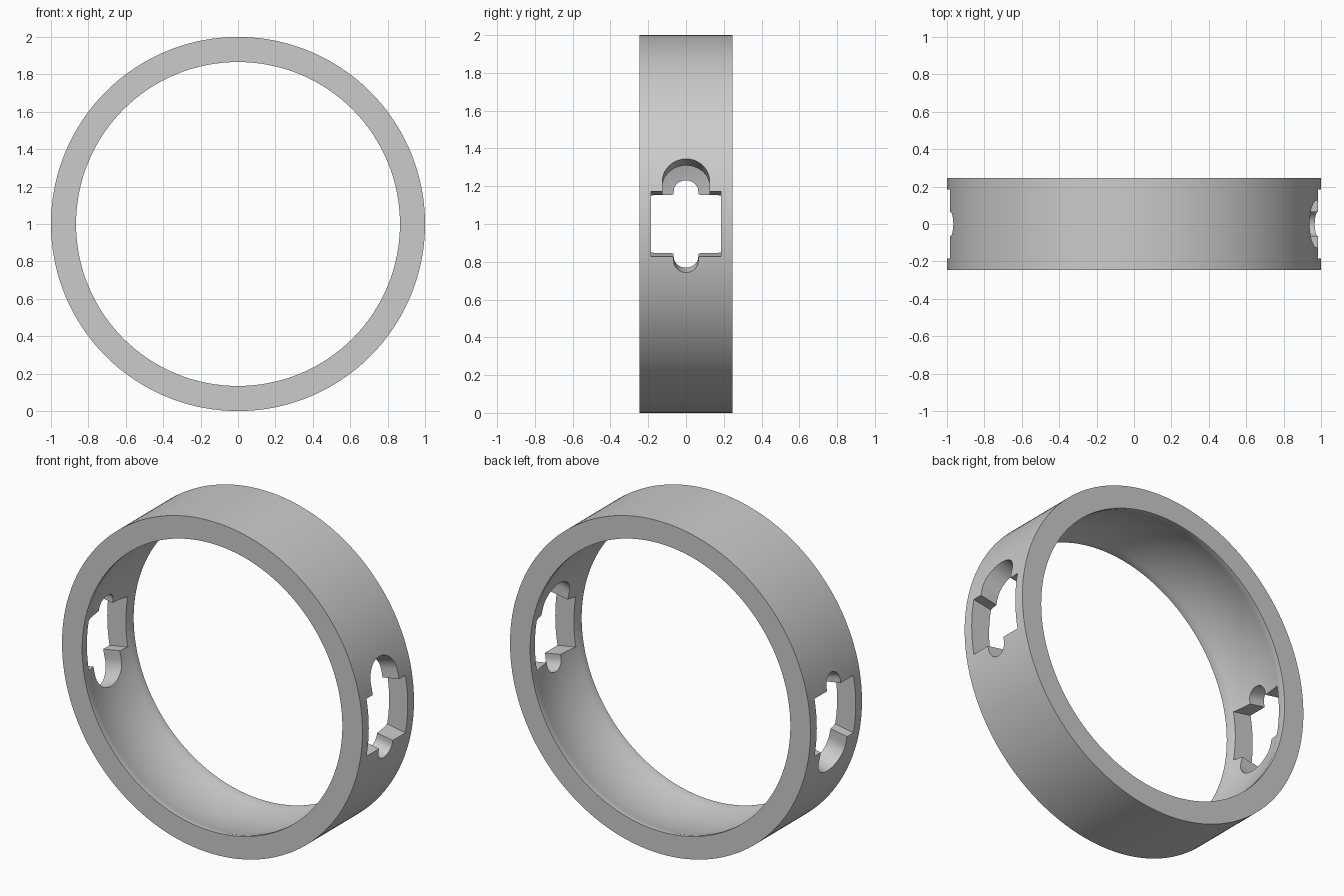
import bpy, bmesh
from math import sin, cos, pi, sqrt

cube = bpy.data.objects.get("Cube")
if cube:
    bpy.data.objects.remove(cube, do_unlink=True)

SEG = 180
HALF = 0.245           # half width of the ring
LIP, MID = 0.866, 0.898  # bore radius at the rims and at the middle
LIP_Y = 0.225

grey = bpy.data.materials.new("plain_grey")
grey.diffuse_color = (0.6, 0.6, 0.6, 1)
grey.use_nodes = True
grey.node_tree.nodes["Principled BSDF"].inputs["Base Color"].default_value = (0.6, 0.6, 0.6, 1)


def make_object(name, bm):
    bmesh.ops.recalc_face_normals(bm, faces=bm.faces)
    mesh = bpy.data.meshes.new(name)
    bm.to_mesh(mesh)
    bm.free()
    mesh.materials.append(grey)
    obj = bpy.data.objects.new(name, mesh)
    bpy.context.collection.objects.link(obj)
    return obj


def polar(r, y, a):
    return (r * cos(a), y, 1 + r * sin(a))


def make_ring():
    # cross-section: flat outside, hollowed arc inside between two narrow lips
    n = 16
    ys = [LIP_Y * (2 * i / n - 1) for i in range(n + 1)]
    profile = [(1, HALF), (1, -HALF), (LIP, -HALF)]
    profile += [(LIP + (MID - LIP) * (1 - (y / LIP_Y) ** 2), y) for y in ys]
    profile += [(LIP, HALF)]
    bm = bmesh.new()
    loops = [[bm.verts.new(polar(r, y, 2 * pi * s / SEG)) for r, y in profile]
             for s in range(SEG)]
    count = len(profile)
    for s in range(SEG):
        a, b = loops[s], loops[(s + 1) % SEG]
        for i in range(count):
            j = (i + 1) % count
            bm.faces.new((a[i], a[j], b[j], b[i]))
    return make_object("ring", bm)


def arc(radius, centre, start):
    return [(radius * cos(start + pi * i / 20), centre + radius * sin(start + pi * i / 20))
            for i in range(21)]


def make_cutter(name, turn):
    # window outline in (width, angle): a rectangle with a large and a small round end
    w, h = 0.185, 0.174
    outline = [(w, -h), (w, h), (0.125, h)] + arc(0.125, 0.227, 0)
    outline += [(-0.125, h), (-w, h), (-w, -h), (-0.065, -h)]
    outline += arc(0.065, -0.195, pi) + [(0.065, -h)]
    bm = bmesh.new()
    inner, outer = [[bm.verts.new(polar(r, y, a + turn)) for y, a in outline]
                    for r in (0.75, 1.15)]
    for i in range(len(outline)):
        j = (i + 1) % len(outline)
        bm.faces.new((inner[i], inner[j], outer[j], outer[i]))
    caps = [bm.faces.new(inner), bm.faces.new(outer)]
    bmesh.ops.triangulate(bm, faces=caps)
    cutter = make_object(name, bm)
    cutter.hide_render = True
    return cutter


ring = make_ring()
bpy.ops.object.select_all(action="DESELECT")
bpy.context.view_layer.objects.active = ring
ring.select_set(True)

# one window on each side, the second turned half a revolution
for side, turn in (("left", 0), ("right", pi)):
    cutter = make_cutter(side + "_window_cutter", turn)
    mod = ring.modifiers.new(side + "_window", "BOOLEAN")
    mod.operation = "DIFFERENCE"
    mod.solver = "EXACT"
    mod.object = cutter
    bpy.ops.object.modifier_apply(modifier=mod.name)
    bpy.data.objects.remove(cutter, do_unlink=True)

bpy.ops.object.shade_smooth_by_angle(angle=pi / 6)
